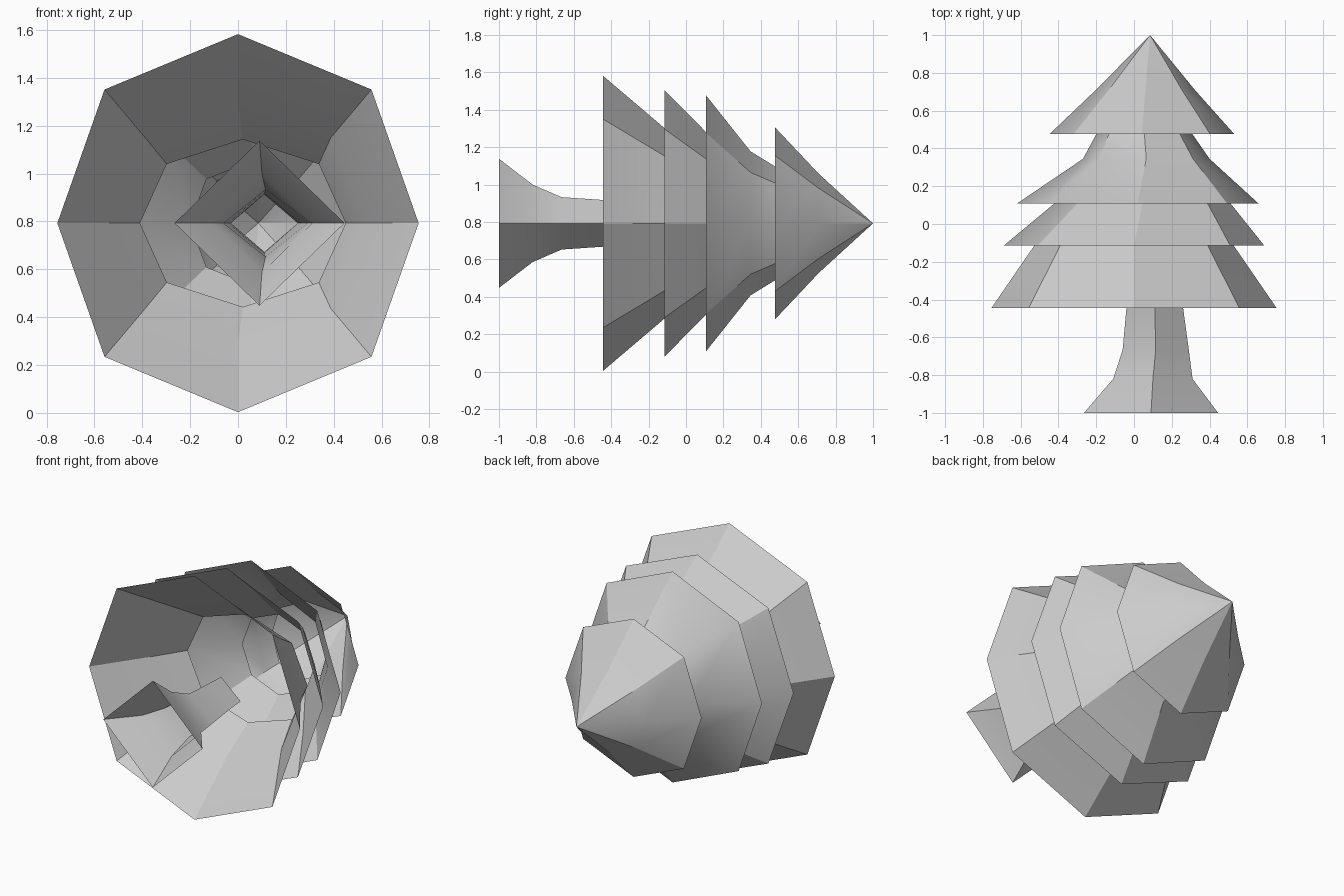
import bpy, bmesh, math

cube = bpy.data.objects.get("Cube")
if cube:
    bpy.data.objects.remove(cube, do_unlink=True)

grey = bpy.data.materials.new("plain grey")
grey.use_nodes = True
colour = (0.6, 0.6, 0.6, 1)
grey.diffuse_color = colour
grey.node_tree.nodes["Principled BSDF"].inputs["Base Color"].default_value = colour

AXIS_Z = 0.793  # height of the tree's lying axis


def loft(name, sides, rings, tip=None):
    """Open tube along y; each ring is (y, centre x, x radius, z radius)."""
    bm = bmesh.new()
    loops = []
    for y, cx, rx, rz in rings:
        loop = []
        for i in range(sides):
            a = math.tau * i / sides
            widen = 1.045 if i % 2 and sides == 8 else 1
            loop.append(bm.verts.new((cx + rx * widen * math.cos(a), y,
                                      AXIS_Z + rz * math.sin(a))))
        loops.append(loop)
    for low, high in zip(loops, loops[1:]):
        for i in range(sides):
            j = (i + 1) % sides
            bm.faces.new((low[i], high[i], high[j], low[j]))
    if tip:
        point = bm.verts.new(tip)
        for i in range(sides):
            bm.faces.new((loops[-1][i], point, loops[-1][(i + 1) % sides]))
    bmesh.ops.recalc_face_normals(bm, faces=bm.faces)
    mesh = bpy.data.meshes.new(name)
    bm.to_mesh(mesh)
    bm.free()
    mesh.materials.append(grey)
    obj = bpy.data.objects.new(name, mesh)
    bpy.context.collection.objects.link(obj)
    bpy.ops.object.select_all(action="DESELECT")
    obj.select_set(True)
    bpy.context.view_layer.objects.active = obj
    bpy.ops.object.shade_smooth_by_angle(angle=math.radians(30))
    return obj


# Flared four-sided trunk, hollow at both ends
loft("trunk", 4, [(-1.0, 0.09, 0.355, 0.345), (-0.82, 0.1, 0.21, 0.207),
                  (-0.665, 0.115, 0.175, 0.14), (-0.445, 0.11, 0.15, 0.125),
                  (-0.33, 0.11, 0.14, 0.12)])

# Open eight-sided skirts of foliage, each tucked into the next
loft("lowest_foliage", 8, [(-0.445, 0, 0.755, 0.79), (-0.11, 0, 0.525, 0.505),
                           (0.07, 0.02, 0.43, 0.35)])
loft("lower_foliage", 8, [(-0.115, 0, 0.69, 0.713), (0.11, 0.045, 0.465, 0.485),
                          (0.33, 0.06, 0.26, 0.26)])
loft("upper_foliage", 8, [(0.108, 0.02, 0.64, 0.683), (0.345, 0.065, 0.335, 0.385),
                          (0.475, 0.055, 0.255, 0.305), (0.55, 0.06, 0.2, 0.25)])
loft("top_foliage", 8, [(0.477, 0.042, 0.488, 0.512), (0.71, 0.06, 0.262, 0.265)],
     tip=(0.085, 1.0, AXIS_Z))
